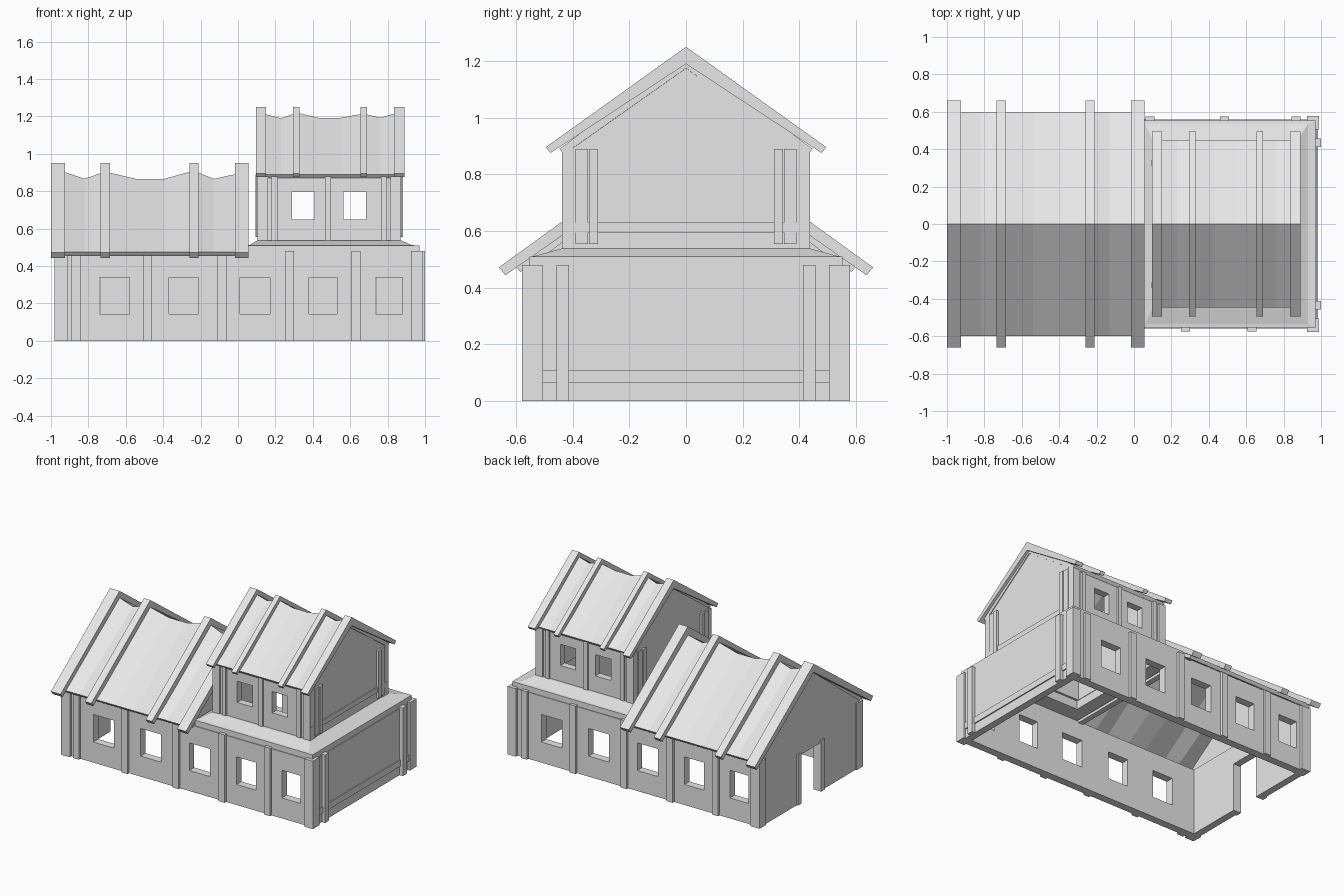
import bpy
import bmesh
from mathutils import Vector

old = bpy.data.objects.get("Cube")
if old:
    bpy.data.objects.remove(old, do_unlink=True)

grey = bpy.data.materials.new("plain_grey")
grey.use_nodes = True
grey.diffuse_color = (0.8, 0.8, 0.8, 1)
grey.node_tree.nodes["Principled BSDF"].inputs["Base Color"].default_value = (0.8, 0.8, 0.8, 1)


def finish(name, bm):
    bmesh.ops.recalc_face_normals(bm, faces=bm.faces[:])
    mesh = bpy.data.meshes.new(name)
    bm.to_mesh(mesh)
    bm.free()
    mesh.materials.append(grey)
    ob = bpy.data.objects.new(name, mesh)
    bpy.context.scene.collection.objects.link(ob)
    return ob


def rings(name, loops, closed=False):
    """Skin a row of equal point loops, capped unless closed into a ring."""
    bm = bmesh.new()
    vs = [[bm.verts.new(p) for p in loop] for loop in loops]
    n = len(vs[0])
    pairs = list(zip(vs, vs[1:])) + ([(vs[-1], vs[0])] if closed else [])
    for a, b in pairs:
        for i in range(n):
            j = (i + 1) % n
            bm.faces.new((a[i], a[j], b[j], b[i]))
    if not closed:
        bm.faces.new(vs[0])
        bm.faces.new(vs[-1])
    return finish(name, bm)


def rect(x0, x1, y0, y1, z):
    return [(x0, y0, z), (x1, y0, z), (x1, y1, z), (x0, y1, z)]


def box(name, x0, x1, y0, y1, z0, z1):
    return rings(name, [rect(x0, x1, y0, y1, z0), rect(x0, x1, y0, y1, z1)])


def section(x, pts):
    return [(x, y, z) for y, z in pts]


def chevron(half, eave, ridge, cut, thick):
    low = half - cut
    return [(-half, eave), (0, ridge), (half, eave),
            (low, eave - cut * 1.2), (0, ridge - thick), (-low, eave - cut * 1.2)]


def wall(name, axis, face, inward, a0, a1, z0, z1, holes=(), h0=0, h1=0):
    """Wall sheet along an axis with openings, extruded inward."""
    cuts = sorted({a0, a1, *[v for h in holes for v in h]})
    levels = sorted({z0, z1} | ({h0, h1} if holes else set()))
    bm = bmesh.new()

    def point(a, z):
        return (a, face, z) if axis == "x" else (face, a, z)

    for l, r in zip(cuts, cuts[1:]):
        for b, t in zip(levels, levels[1:]):
            if (l, r) in holes and b >= h0 and t <= h1:
                continue
            bm.faces.new([bm.verts.new(point(*p)) for p in ((l, b), (r, b), (r, t), (l, t))])
    bmesh.ops.remove_doubles(bm, verts=bm.verts[:], dist=0.0001)
    out = bmesh.ops.extrude_face_region(bm, geom=bm.faces[:], use_keep_orig=True)
    move = Vector((0, inward, 0) if axis == "x" else (inward, 0, 0))
    bmesh.ops.translate(bm, verts=[g for g in out["geom"] if isinstance(g, bmesh.types.BMVert)], vec=move)
    return finish(name, bm)


# Long ground floor walls, the back being the front turned half round
windows = [(-0.74, -0.58), (-0.37, -0.21), (0.01, 0.17), (0.38, 0.53), (0.735, 0.88)]
pillars = [-0.865, -0.485, -0.085, 0.275, 0.63]
for side, s in (("front", 1), ("back", -1)):
    holes = [tuple(sorted((s * a, s * b))) for a, b in windows]
    wall(side + "_wall", "x", -0.558 * s, 0.055 * s, -0.97, 0.975, 0, 0.47, holes, 0.145, 0.34)
    y0, y1 = sorted((-0.575 * s, -0.545 * s))
    for x in pillars:
        box(side + "_pillar", s * x - 0.024, s * x + 0.024, y0, y1, 0, 0.48)

# End walls of the ground floor, with a doorway on one
wall("right_end_wall", "y", 0.975, -0.05, -0.555, 0.555, 0, 0.47)
wall("door_end_wall", "y", -0.97, 0.05, -0.555, 0.555, 0, 0.47, [(-0.11, 0.11)], 0, 0.34)
box("end_wall_beam", 0.96, 0.983, -0.505, 0.505, 0.065, 0.11)

# Corner posts and posts beside the corners
for s in (-1, 1):
    y0, y1 = sorted((s * 0.505, s * 0.578))
    box("corner_post", 0.925, 0.99, y0, y1, 0, 0.48)
    box("corner_post", -0.98, -0.91, y0, y1, 0, 0.47)
    y0, y1 = sorted((s * 0.412, s * 0.457))
    box("end_post", 0.95, 1.0, y0, y1, 0, 0.48)
    y0, y1 = sorted((s * 0.11, s * 0.15))
    box("door_jamb", -0.98, -0.925, y0, y1, 0, 0.36)

# Flat ledge with a sloped skirt round the upper storey
ledge = [(0.05, 0.97, 0.553, 0.47), (0.05, 0.97, 0.553, 0.51), (0.06, 0.93, 0.535, 0.512),
         (0.105, 0.87, 0.44, 0.538), (0.145, 0.83, 0.39, 0.538), (0.145, 0.83, 0.39, 0.47)]
rings("ledge", [rect(x0, x1, -h, h, z) for x0, x1, h, z in ledge], closed=True)

# Upper storey walls, posts and beams
upper_windows = [(0.29, 0.41), (0.565, 0.685)]
for s in (-1, 1):
    wall("upper_long_wall", "x", 0.425 * s, -0.05 * s, 0.105, 0.87, 0.53, 0.89, upper_windows, 0.65, 0.8)
    y0, y1 = sorted((s * 0.4, s * 0.437))
    for l, r in ((0.105, 0.16), (0.18, 0.21), (0.465, 0.497), (0.765, 0.795), (0.815, 0.87)):
        box("upper_pillar", l, r, y0, y1, 0.535, 0.88)
    for a, b, out in ((0.31, 0.343, 0.012), (0.346, 0.39, 0.006)):
        y0, y1 = sorted((s * a, s * b))
        box("upper_end_post", 0.85, 0.87 + out, y0, y1, 0.555, 0.89)
        box("upper_end_post", 0.105 - out, 0.125, y0, y1, 0.555, 0.89)
wall("upper_right_wall", "y", 0.865, -0.04, -0.425, 0.425, 0.53, 0.89)
wall("upper_left_wall", "y", 0.108, 0.04, -0.425, 0.425, 0.53, 0.89)
box("upper_end_beam", 0.85, 0.872, -0.43, 0.43, 0.595, 0.63)

# Triangular gables
for name, x0, x1, half, base, top in (("main_gable", -0.97, -0.93, 0.57, 0.46, 0.895),
                                      ("main_gable", 0, 0.04, 0.57, 0.46, 0.895),
                                      ("upper_gable", 0.108, 0.145, 0.43, 0.88, 1.19),
                                      ("upper_gable", 0.84, 0.865, 0.43, 0.88, 1.19)):
    tri = [(-half, base), (half, base), (0, top)]
    rings(name, [section(x0, tri), section(x1, tri)])


# Roofs: raised rafters over panels whose ridge sags between them
def roof(name, beams, rafter, half, eave, ridge):
    for x0, x1 in beams:
        rings(name + "_rafter", [section(x0, rafter), section(x1, rafter)])
    rings(name + "_panels", [section(x, chevron(half, eave, z, 0.016, 0.045)) for x, z in ridge])


roof("main_roof", [(-1, -0.925), (-0.735, -0.685), (-0.26, -0.21), (-0.015, 0.055)],
     chevron(0.66, 0.472, 0.95, 0.023, 0.06), 0.6, 0.475,
     [(-0.96, 0.91), (-0.92, 0.9), (-0.82, 0.867), (-0.71, 0.905), (-0.54, 0.865), (-0.4, 0.865),
      (-0.235, 0.91), (-0.13, 0.866), (-0.02, 0.89), (0.03, 0.9)])
roof("upper_roof", [(0.095, 0.15), (0.295, 0.33), (0.655, 0.69), (0.835, 0.89)],
     chevron(0.495, 0.896, 1.25, 0.017, 0.06), 0.447, 0.89,
     [(0.12, 1.22), (0.155, 1.21), (0.23, 1.19), (0.315, 1.22), (0.43, 1.193), (0.55, 1.193),
      (0.67, 1.215), (0.76, 1.193), (0.835, 1.215), (0.87, 1.22)])
